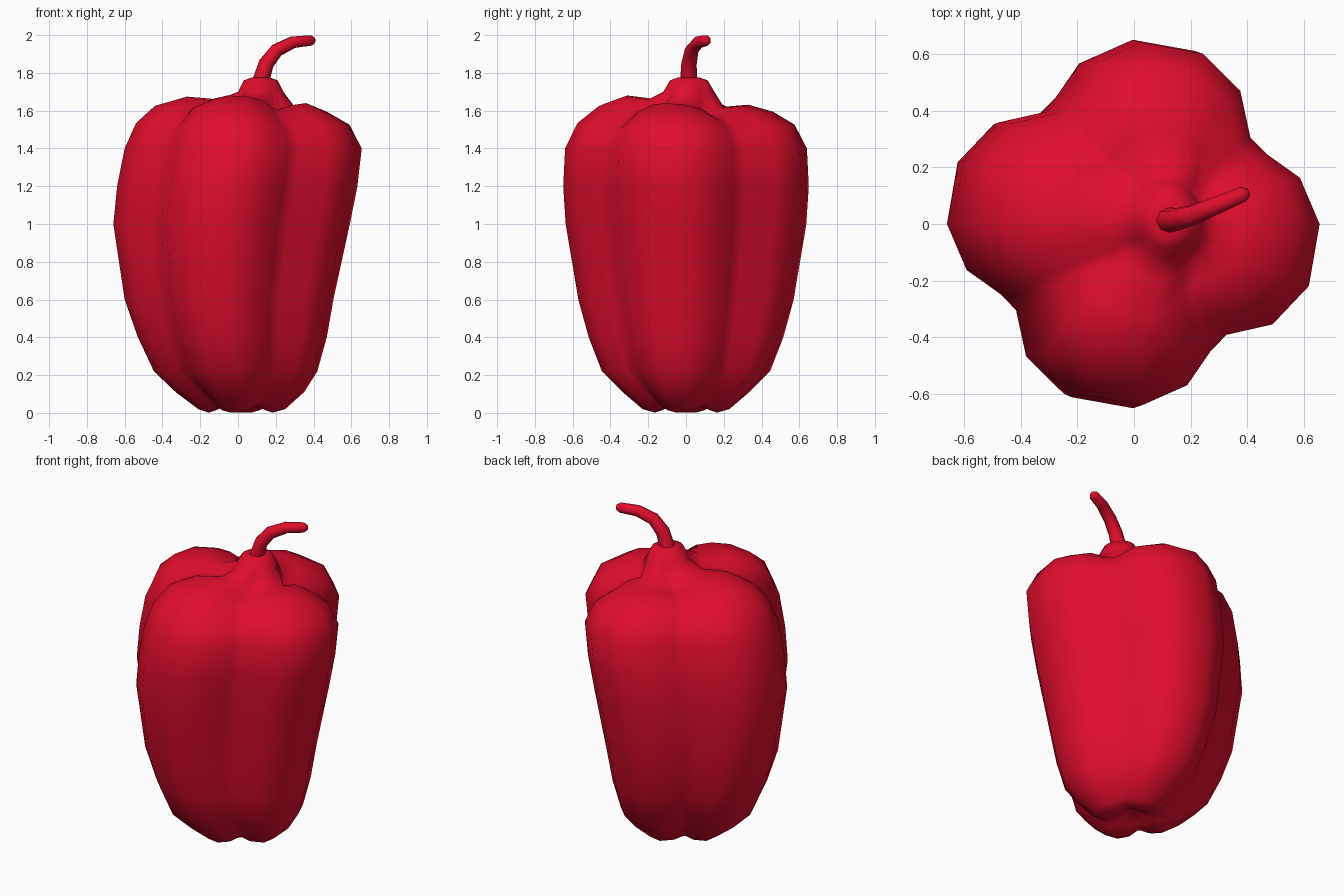
import bpy, bmesh
from math import sin, cos, pi, radians
from mathutils import Vector

if "Cube" in bpy.data.objects:
    bpy.data.objects.remove(bpy.data.objects["Cube"])

red = bpy.data.materials.new("red_skin")
red.diffuse_color = (0.75, 0.004, 0.025, 1)
red.use_nodes = True
red.node_tree.nodes["Principled BSDF"].inputs["Base Color"].default_value = red.diffuse_color


def loft(name, rings):
    """Skin a closed smooth surface over a list of equal-sized rings."""
    bm = bmesh.new()
    loops = [[bm.verts.new(p) for p in ring] for ring in rings]
    n = len(loops[0])
    for a, b in zip(loops, loops[1:]):
        for k in range(n):
            j = (k + 1) % n
            bm.faces.new((a[k], a[j], b[j], b[k]))
    for ring in (loops[0], loops[-1]):
        mid = bm.verts.new(sum((v.co for v in ring), Vector()) / n)
        for k in range(n):
            bm.faces.new((ring[k], ring[(k + 1) % n], mid))
    bmesh.ops.recalc_face_normals(bm, faces=bm.faces)
    for f in bm.faces:
        f.smooth = True
    mesh = bpy.data.meshes.new(name)
    bm.to_mesh(mesh)
    bm.free()
    mesh.materials.append(red)
    ob = bpy.data.objects.new(name, mesh)
    bpy.context.collection.objects.link(ob)


# One lobe: (angle, radius factor), repeated four times round the body
LOBE = [(0, 1), (16, .925), (29, .8), (38, .775), (53, .92), (70, 1)]
OUTLINE = [(radians(a + 90 * q), f) for q in range(4) for a, f in LOBE]

# Body profile: z, left x, right x, half depth
BODY = [
    (.065, -.03, .06, .04), (.03, -.09, .12, .1), (.003, -.16, .19, .17),
    (.02, -.21, .25, .23), (.11, -.33, .35, .335), (.22, -.445, .42, .445),
    (.4, -.53, .47, .515), (.6, -.6, .505, .57), (1, -.66, .592, .637),
    (1.2, -.64, .632, .65), (1.4, -.6, .655, .64), (1.53, -.54, .59, .575),
    (1.61, -.44, .47, .46), (1.653, -.27, .38, .33), (1.64, -.1, .3, .2),
]
# Round collar profile under the stem
COLLAR = [(1.7, 0, .24, .135), (1.76, .03, .21, .1), (1.775, .07, .17, .06)]


def ring(z, xl, xr, ry, groove, lift, tilt, cy):
    cx, rx = (xl + xr) / 2, (xr - xl) / 2
    pts = []
    for a, f in OUTLINE:
        dent = groove * (1 - f)
        pts.append((cx + rx * (1 - dent) * cos(a), cy + ry * (1 - dent) * sin(a),
                    z + lift * dent - tilt * (cos(a) + sin(a))))
    return pts


# Grooves rise into the curled base, sink at the shoulders and fade in the collar
body = []
for z, xl, xr, ry in BODY:
    lift = max(0, .2 - z) - .9 * max(0, z - 1.4)
    body.append(ring(z, xl, xr, ry, min(1, ry / .25), lift, .14 * max(0, z - 1.5), 0))
body += [ring(*row, .2, 0, 0, .015) for row in COLLAR]
loft("pepper_body", body)

# Curved stem, tapering to a rounded tip
STEM = [(.11, .012, 1.73), (.125, .014, 1.77), (.15, .016, 1.85), (.205, .03, 1.92),
        (.29, .065, 1.962), (.385, .105, 1.972), (.405, .113, 1.974)]
path = [Vector(p) for p in STEM]
last = len(path) - 1
rings = []
for i, p in enumerate(path):
    t = path[min(i + 1, last)] - path[max(i - 1, 0)]
    q = Vector((0, 0, 1)).rotation_difference(t)
    r = .014 if i == last else .048 - .0037 * i
    rings.append([p + q @ Vector((r * cos(k * pi / 4), r * sin(k * pi / 4), 0)) for k in range(8)])
loft("pepper_stem", rings)
